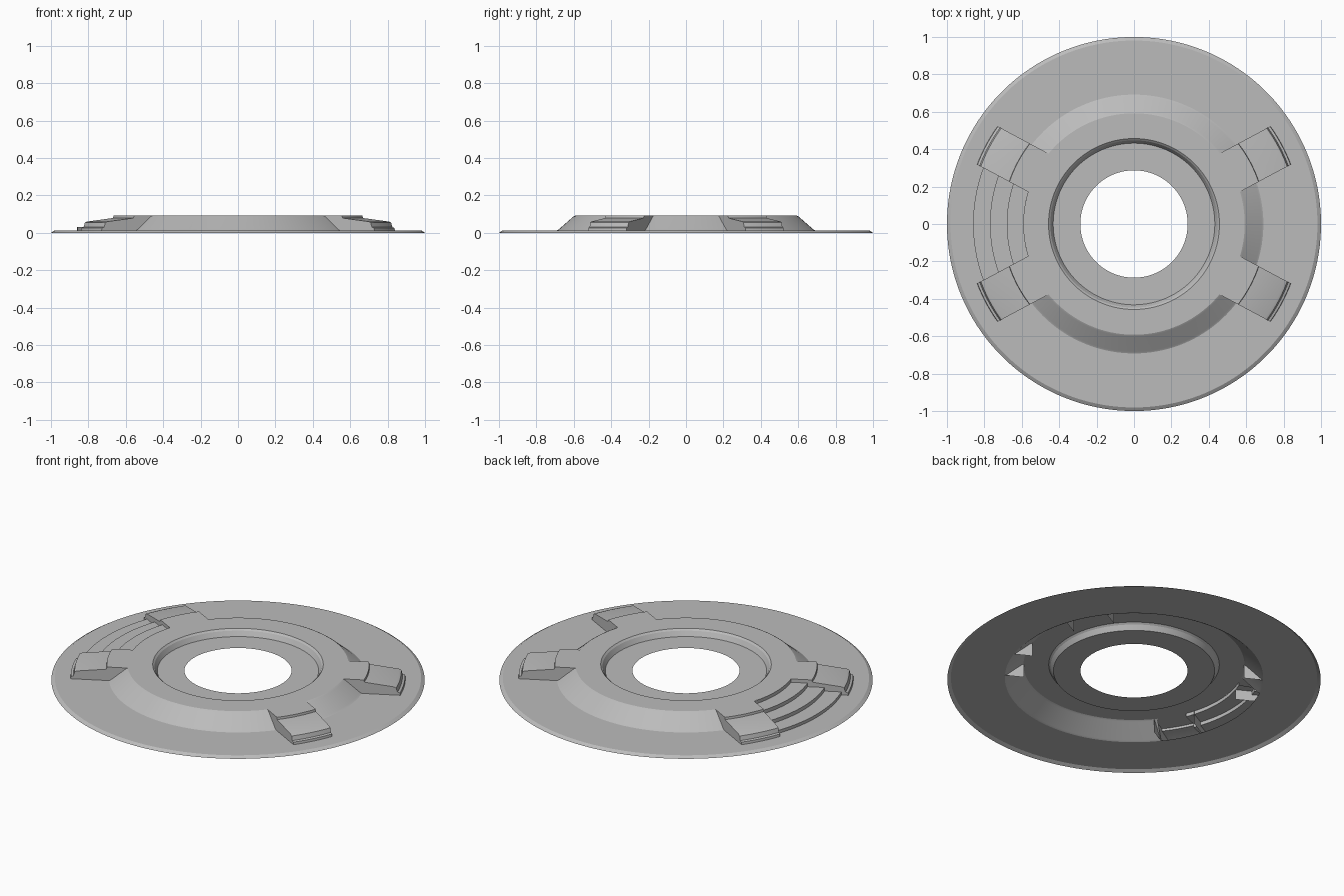
import bpy, bmesh, math

if "Cube" in bpy.data.objects:
    bpy.data.objects.remove(bpy.data.objects["Cube"])

PAD_ANGLE = 28.2      # direction of the pads from the x axis, degrees
PAD_HALF = 0.116      # half the pad width
PLATE_Z = 0.012
TOP_Z = 0.092

grey = bpy.data.materials.new("dark_grey")
grey.diffuse_color = (0.5, 0.5, 0.5, 1.0)
grey.use_nodes = True
grey.node_tree.nodes["Principled BSDF"].inputs["Base Color"].default_value = grey.diffuse_color


def grid(bm, rows):
    rows = [[bm.verts.new(p) for p in row] for row in rows]
    for a, b in zip(rows, rows[1:]):
        for i in range(len(a) - 1):
            bm.faces.new((a[i], b[i], b[i + 1], a[i + 1]))


def sweep(bm, profile, start, end):
    """Turn an (r, z) profile, listed from outside in, about the z axis."""
    steps = max(2, round((end - start) / 2.5))
    angles = [math.radians(start + (end - start) * i / steps) for i in range(steps + 1)]
    grid(bm, [[(r * math.cos(a), r * math.sin(a), z) for r, z in profile] for a in angles])


def finish(bm, name):
    bmesh.ops.remove_doubles(bm, verts=bm.verts, dist=1e-5)
    bmesh.ops.dissolve_degenerate(bm, edges=bm.edges, dist=1e-5)
    bmesh.ops.recalc_face_normals(bm, faces=bm.faces)
    bm.normal_update()
    if sum(f.normal.z * f.calc_area() for f in bm.faces) < 0:
        bmesh.ops.reverse_faces(bm, faces=bm.faces)
    mesh = bpy.data.meshes.new(name)
    bm.to_mesh(mesh)
    bm.free()
    mesh.materials.append(grey)
    obj = bpy.data.objects.new(name, mesh)
    bpy.context.collection.objects.link(obj)
    bpy.ops.object.select_all(action='DESELECT')
    obj.select_set(True)
    bpy.context.view_layer.objects.active = obj
    bpy.ops.object.shade_smooth_by_angle(angle=math.radians(18))


def pad(name, angle):
    """Straight-sided block whose ends and steps are arcs about the centre."""
    profile = [(0.59, TOP_Z), (0.703, TOP_Z), (0.705, 0.079), (0.862, 0.06),
               (0.875, 0.054), (0.882, 0.03), (0.895, 0.026), (0.897, PLATE_Z)]
    c, s = math.cos(math.radians(angle)), math.sin(math.radians(angle))

    def place(r, v, z):
        u = math.sqrt(r * r - v * v)
        return (u * c - v * s, u * s + v * c, z)

    bm = bmesh.new()
    across = [PAD_HALF * (i / 4 - 1) for i in range(9)]
    grid(bm, [[place(r, v, z) for v in across] for r, z in profile])
    for v in (-PAD_HALF, PAD_HALF):
        grid(bm, [[place(r, v, z) for r, z in profile],
                  [place(r, v, PLATE_Z) for r, z in profile]])
    finish(bm, name)


# Thin body: plate with sloped rim, skirt, raised ring, inner wall, sunken floor
plate = [(1.0, 0.0), (0.981, PLATE_Z), (0.692, PLATE_Z)]
skirt = [(0.692, PLATE_Z), (0.682, 0.017), (0.602, 0.087), (0.592, TOP_Z)]
ring = [(0.592, TOP_Z), (0.457, TOP_Z), (0.447, 0.083), (0.432, 0.055), (0.287, 0.055)]
skirt_start, skirt_end = -142.2, 154.0    # skirt is left open behind the steps
body = bmesh.new()
for part in (plate, skirt, ring):
    sweep(body, part, skirt_start, skirt_end)
for part in (plate, ring):
    sweep(body, part, skirt_end, 360 + skirt_start)
finish(body, "disc_body")

# Curved steps between the two left pads
steps = bmesh.new()
sweep(steps, [(0.86, PLATE_Z), (0.86, 0.03), (0.77, 0.03), (0.77, 0.051),
              (0.68, 0.051), (0.68, 0.072), (0.592, 0.072), (0.592, TOP_Z)], 158, 202)
finish(steps, "left_steps")

# Four pads
for name, angle in (("pad_back_right", PAD_ANGLE), ("pad_back_left", 180 - PAD_ANGLE),
                    ("pad_front_left", 180 + PAD_ANGLE), ("pad_front_right", -PAD_ANGLE)):
    pad(name, angle)
